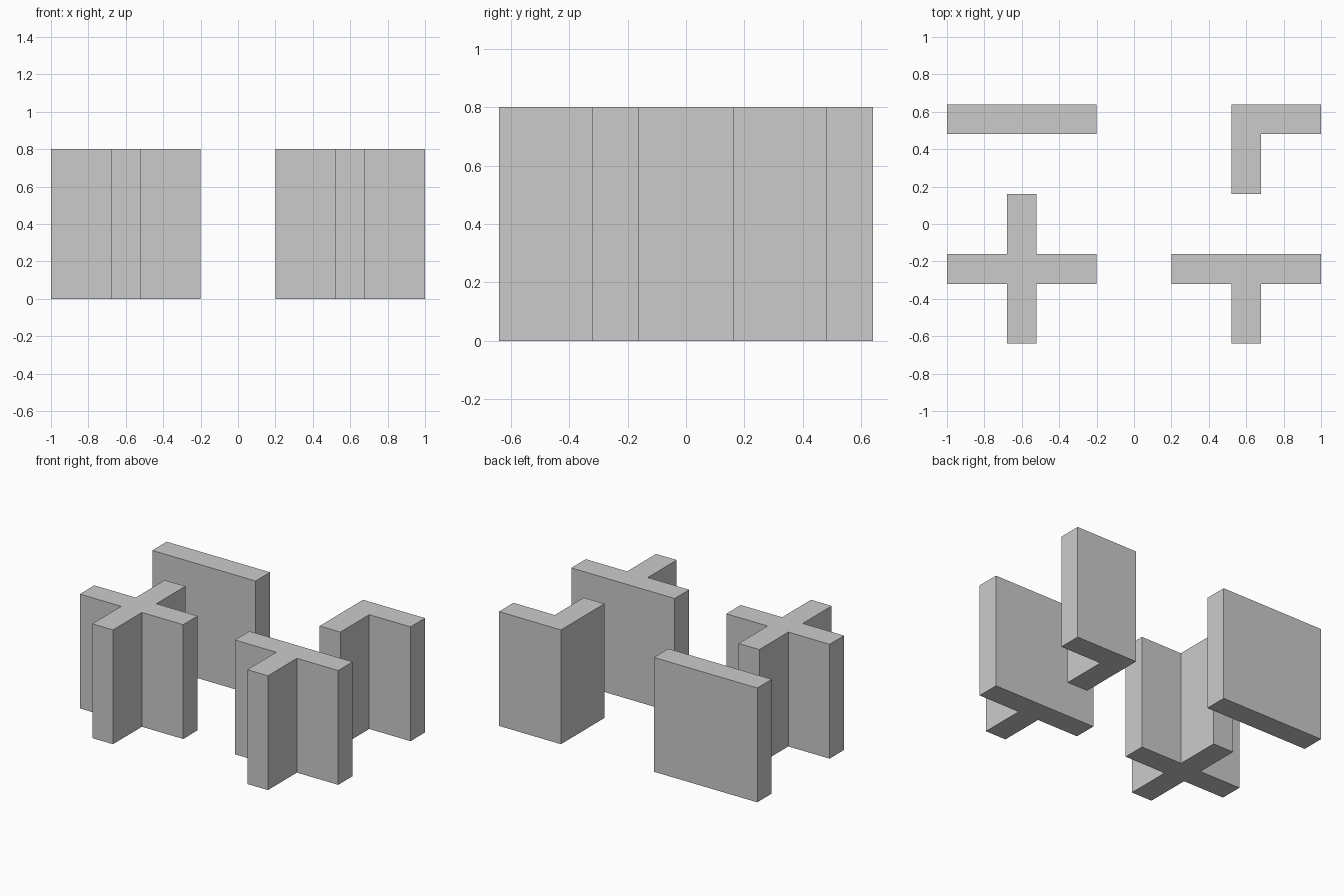
import bpy, bmesh

if "Cube" in bpy.data.objects:
    bpy.data.objects.remove(bpy.data.objects["Cube"])

T, R, H = 0.08, 0.40, 0.80   # half wall thickness, arm reach, height


def wall_piece(name, centre, east, north, west, south):
    """Extrude a junction outline; each flag says whether that arm exists."""
    e, n = (R if east else T), (R if north else T)
    w, s = (R if west else T), (R if south else T)
    # Outline walked counter-clockwise, with inner corners between arms
    pts = [(e, -T), (e, T), (T, T), (T, n), (-T, n), (-T, T),
           (-w, T), (-w, -T), (-T, -T), (-T, -s), (T, -s), (T, -T)]
    outline = [p for i, p in enumerate(pts) if p not in pts[:i]]
    # Drop points lying on straight runs
    k = len(outline)
    corners = []
    for i, (x, y) in enumerate(outline):
        (px, py), (qx, qy) = outline[i - 1], outline[(i + 1) % k]
        if abs((x - px) * (qy - y) - (y - py) * (qx - x)) > 1e-9:
            corners.append((x, y))

    bm = bmesh.new()
    base = bm.faces.new([bm.verts.new((x, y, 0)) for x, y in corners])
    top = bmesh.ops.extrude_face_region(bm, geom=[base], use_keep_orig=True)
    verts = [g for g in top["geom"] if isinstance(g, bmesh.types.BMVert)]
    bmesh.ops.translate(bm, verts=verts, vec=(0, 0, H))
    bmesh.ops.recalc_face_normals(bm, faces=bm.faces)
    mesh = bpy.data.meshes.new(name)
    bm.to_mesh(mesh)
    bm.free()
    obj = bpy.data.objects.new(name, mesh)
    obj.location = (*centre, 0)
    bpy.context.collection.objects.link(obj)


# Four wall junctions on a 2 x 2 layout
wall_piece("straight_wall", (-0.6, 0.56), True, False, True, False)
wall_piece("corner_wall", (0.6, 0.56), True, False, False, True)
wall_piece("cross_wall", (-0.6, -0.24), True, True, True, True)
wall_piece("tee_wall", (0.6, -0.24), True, False, True, True)
